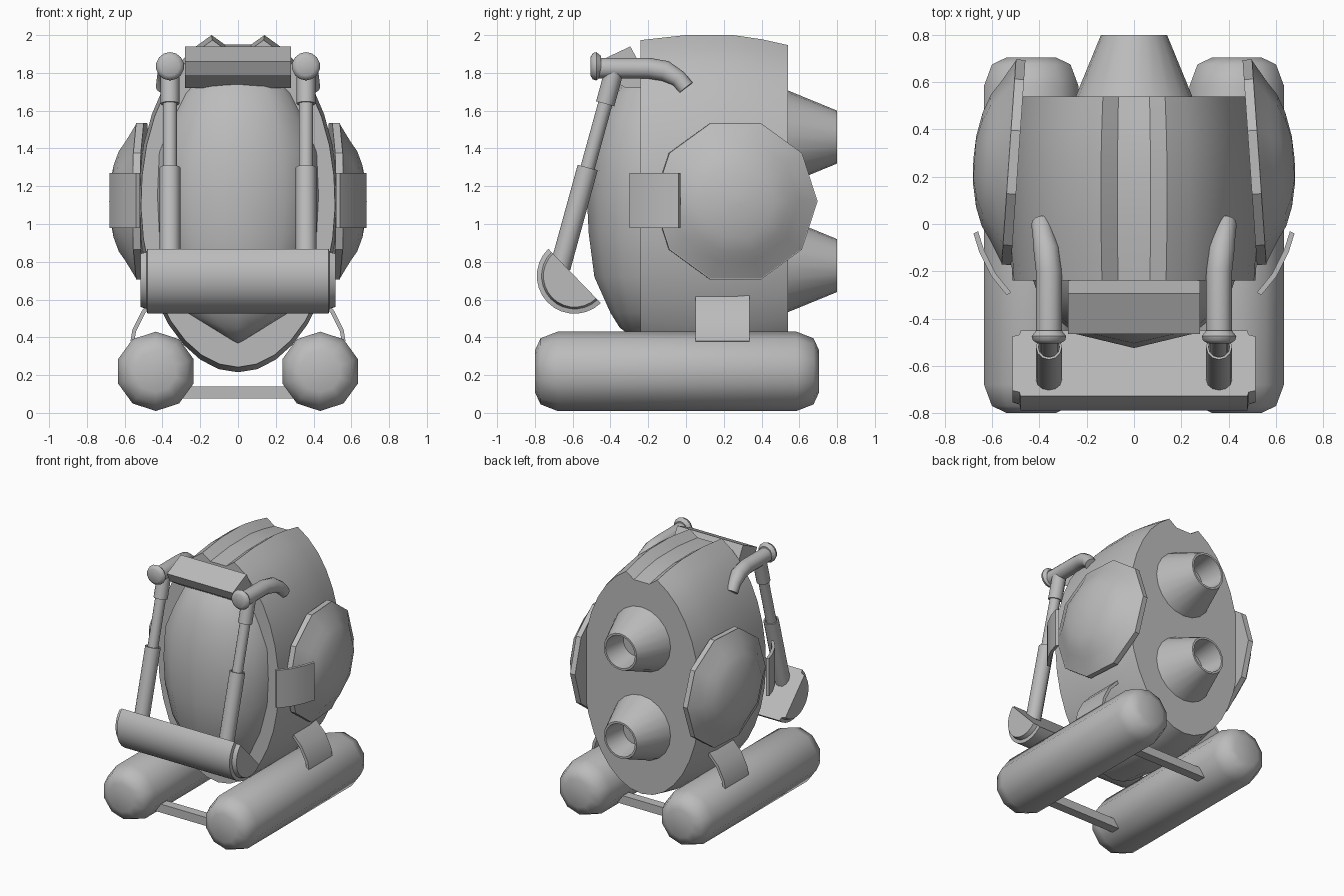
import bpy, bmesh, math
from mathutils import Vector

cube = bpy.data.objects.get("Cube")
if cube:
    bpy.data.objects.remove(cube)

grey = bpy.data.materials.new("plain_grey")
grey.use_nodes = True
COLOUR = (0.5, 0.5, 0.5, 1)
grey.diffuse_color = COLOUR
grey.node_tree.nodes["Principled BSDF"].inputs["Base Color"].default_value = COLOUR


def loft(name, rings, angle=40, caps=True, loop=False):
    """Skin closed rings of points; optionally cap the ends or join last to first."""
    bm = bmesh.new()
    rows = [[bm.verts.new(p) for p in ring] for ring in rings]
    n = len(rows[0])
    pairs = list(zip(rows, rows[1:])) + ([(rows[-1], rows[0])] if loop else [])
    for a, b in pairs:
        for i in range(n):
            j = (i + 1) % n
            bm.faces.new((a[i], a[j], b[j], b[i]))
    if caps and not loop:
        bm.faces.new(rows[0])
        bm.faces.new(rows[-1])
    bmesh.ops.recalc_face_normals(bm, faces=bm.faces)
    mesh = bpy.data.meshes.new(name)
    bm.to_mesh(mesh)
    bm.free()
    mesh.materials.append(grey)
    ob = bpy.data.objects.new(name, mesh)
    bpy.context.collection.objects.link(ob)
    bpy.ops.object.select_all(action='DESELECT')
    ob.select_set(True)
    bpy.context.view_layer.objects.active = ob
    bpy.ops.object.shade_smooth_by_angle(angle=math.radians(angle))
    return ob


def ring(centre, axis, r, n, up=(0, 0, 1)):
    """Circle of n points around an axis, the first point towards up."""
    axis = Vector(axis).normalized()
    u = Vector(up)
    u = (u - axis * u.dot(axis)).normalized()
    v = axis.cross(u)
    turns = [2 * math.pi * i / n for i in range(n)]
    return [Vector(centre) + r * (math.cos(t) * u + math.sin(t) * v) for t in turns]


def lathe(name, origin, axis, profile, n, angle=40, up=(0, 0, 1), loop=False):
    """Profile of (radius, distance along axis)."""
    axis = Vector(axis).normalized()
    rings = [ring(Vector(origin) + axis * h, axis, r, n, up) for r, h in profile]
    return loft(name, rings, angle, loop=loop)


def prism_x(name, outline, x0, x1, angle=30):
    return loft(name, [[(x, y, z) for y, z in outline] for x in (x0, x1)], angle)


def strip(path, thickness):
    """Closed 2D outline of a path thickened to one side."""
    a, b = Vector(path[0]), Vector(path[-1])
    d = (b - a).normalized()
    off = Vector((-d.y, d.x)) * thickness
    return [Vector(p) for p in path] + [Vector(p) + off for p in reversed(path)]


# Hull: oval section with a shallow groove along the top
section = [(0.07, 0.83), (0.14, 0.88)]
start = math.acos(0.14 / 0.53)
steps = 30
for i in range(1, steps):
    t = start - (math.pi + 2 * start) * i / steps
    section.append((0.53 * math.cos(t), 0.905 * math.sin(t)))
section += [(-0.14, 0.88), (-0.07, 0.83)]
hull_scales = [(-0.24, 0.97), (0, 1), (0.25, 1), (0.4, 0.975), (0.54, 0.94)]
loft("hull", [[(x * s, y, 1.12 + z * s) for x, z in section] for y, s in hull_scales], 35)

# Canopy: bulging front, rows of height, half width and depth
half = [(1, 0), (0.9, 0.42), (0.57, 0.8)]
cross = half + [(0, 1)] + [(-x, d) for x, d in reversed(half)]
rows = [(0.37, 0.01, 0.01), (0.45, 0.14, 0.12), (0.53, 0.27, 0.17), (0.72, 0.36, 0.255),
        (0.95, 0.42, 0.285), (1.15, 0.43, 0.295), (1.38, 0.42, 0.275), (1.55, 0.35, 0.23),
        (1.69, 0.28, 0.17), (1.77, 0.21, 0.09)]
loft("canopy", [[(x * w, -0.23 - d * k, z) for x, d in cross] for z, w, k in rows], 45)

# Rear nozzles, hollow at the end
for z in (0.78, 1.46):
    lathe("nozzle", (0, 0.52, z), (0, 1, 0),
          [(0.255, 0), (0.14, 0.28), (0.125, 0.28), (0.1, 0.1)], 20)

# Visor above the canopy
prism_x("visor", [(-0.295, 1.94), (-0.465, 1.86), (-0.43, 1.79), (-0.32, 1.72),
                  (-0.22, 1.72), (-0.235, 1.83)], -0.28, 0.28, 20)

# Front scoop: half cylinder with smaller end plates
def half_disc(r):
    turns = [math.radians(134 + 180 * i / 14) for i in range(15)]
    return [(-0.59 + r * math.cos(t), 0.725 + r * math.sin(t)) for t in turns]

scoop = [(-0.515, 0.165), (-0.485, 0.175), (-0.48, 0.2), (0.48, 0.2), (0.485, 0.175), (0.515, 0.165)]
loft("scoop", [[(x, y, z) for y, z in half_disc(r)] for x, r in scoop], 35)

# Bars joining the skids
for y in (-0.55, 0.38):
    prism_x("cross_bar", [(y - 0.035, 0.075), (y + 0.035, 0.075),
                          (y + 0.035, 0.14), (y - 0.035, 0.14)], -0.4, 0.4)

for side, s in (("left", 1), ("right", -1)):
    # Skids
    lathe(side + "_skid", (s * 0.435, 0, 0.22), (0, 1, 0),
          [(0.11, -0.8), (0.175, -0.77), (0.21, -0.68), (0.21, 0.585), (0.175, 0.675), (0.11, 0.705)],
          10, 60)

    # Curved leg plates between skid and hull
    leg = strip([(0.55, 0.37), (0.54, 0.43), (0.49, 0.53), (0.41, 0.615)], -0.022)
    loft(side + "_leg_plate", [[(s * x, y, z) for x, z in leg] for y in (0.05, 0.335)])

    # Curved guard plates on the flanks
    guard = strip([(0.52, -0.29), (0.585, -0.21), (0.635, -0.11), (0.66, -0.03)], -0.022)
    loft(side + "_guard", [[(s * x, y, z) for x, y in guard] for z in (0.98, 1.27)])

    # Side pods: ten-sided plate with a bulge, turned slightly inward at the back
    tilt = Vector((s, 0.07, 0))
    lathe(side + "_pod_plate", (s * 0.49, 0.26, 1.12), tilt,
          [(0.435, 0), (0.435, 0.04)], 10, 30, up=(0, 1, 0))
    lathe(side + "_pod_dome", (s * 0.53, 0.263, 1.12), tilt,
          [(0.43, 0), (0.33, 0.06), (0.28, 0.095), (0.2, 0.125), (0.1, 0.145), (0.01, 0.15)],
          10, 60, up=(0, 1, 0))

    # Strut: sleeve, rod and collar on one sloping line
    top = Vector((s * 0.36, -0.38, 1.81))
    down = Vector((0, -0.275, -1))
    lathe(side + "_strut_collar", top, down, [(0.05, 0), (0.05, 0.18)], 12)
    lathe(side + "_strut_rod", top, down, [(0.038, 0.1), (0.038, 0.8)], 12)
    lathe(side + "_strut_sleeve", top, down,
          [(0.055, 0.53), (0.055, 1.08), (0.045, 1.08), (0.045, 0.53)], 12, loop=True)

    # Arm: bent tube running back into the hull, with a rounded head in front
    path = [Vector((s * x, y, z)) for x, y, z in
            [(0.36, -0.46, 1.825), (0.36, -0.2, 1.825), (0.37, -0.11, 1.81),
             (0.385, -0.04, 1.77), (0.39, 0.0, 1.72)]]
    rings = []
    for i, p in enumerate(path):
        d = path[min(i + 1, len(path) - 1)] - path[max(i - 1, 0)]
        rings.append(ring(p, d, 0.055 if i < 3 else 0.045, 12, up=(1, 0, 0)))
    loft(side + "_arm", rings, 50)
    lathe(side + "_arm_head", (s * 0.36, -0.505, 1.835), (0, 1, 0),
          [(0.05, 0), (0.07, 0.012), (0.075, 0.03), (0.055, 0.055)], 14, 50)
